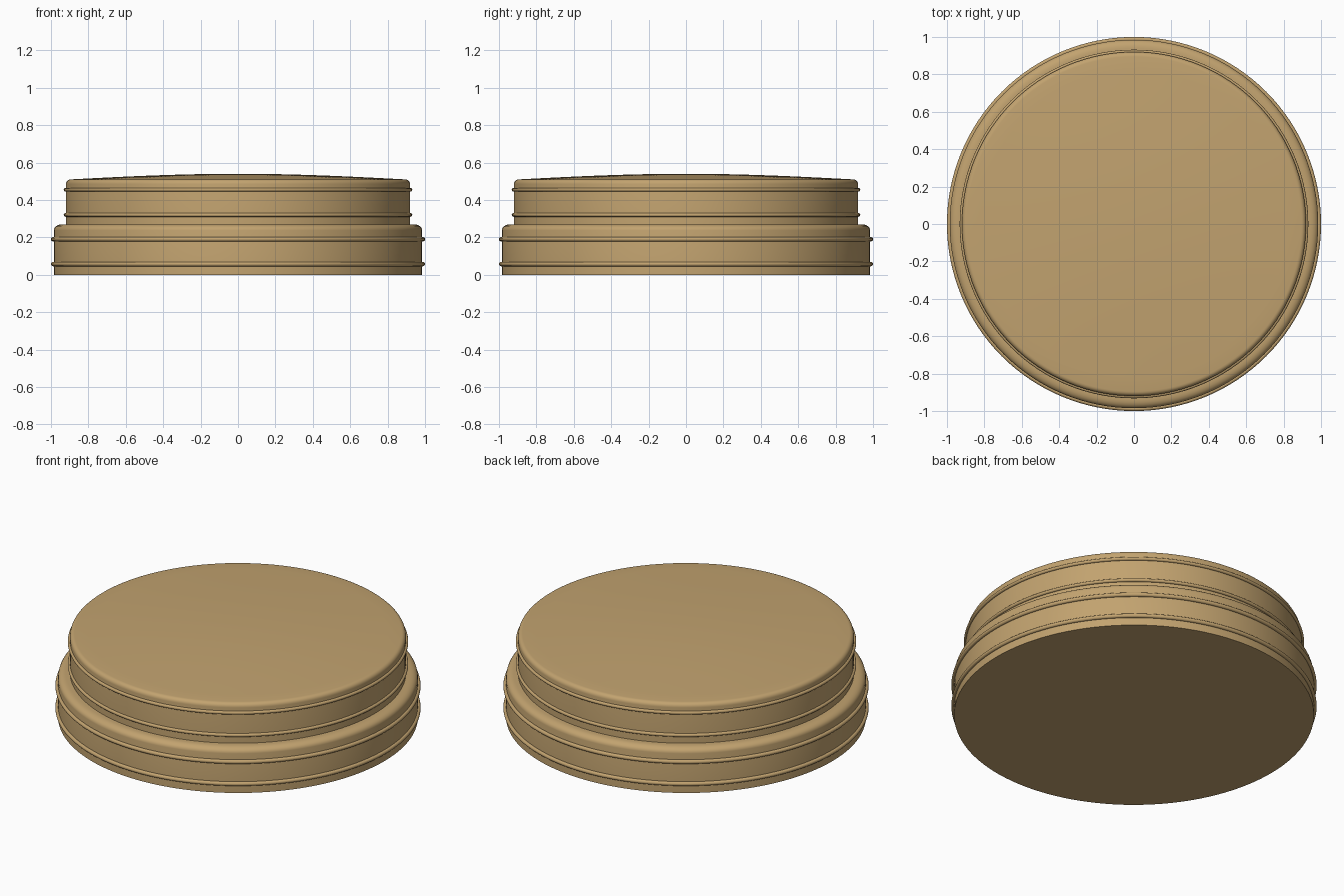
import bpy, bmesh, math

if "Cube" in bpy.data.objects:
    bpy.data.objects.remove(bpy.data.objects["Cube"])

SEG = 128
tan = bpy.data.materials.new("warm_tan")
tan.diffuse_color = (0.54, 0.365, 0.16, 1)
tan.use_nodes = True
tan.node_tree.nodes["Principled BSDF"].inputs["Base Color"].default_value = tan.diffuse_color


def lathe(name, profile):
    """Revolve (radius, z) points about z; a zero radius closes at a pole."""
    bm = bmesh.new()
    rings = []
    for r, z in profile:
        if r == 0:
            rings.append([bm.verts.new((0, 0, z))] * SEG)
        else:
            rings.append([bm.verts.new((r * math.cos(2 * math.pi * i / SEG),
                                        r * math.sin(2 * math.pi * i / SEG), z))
                          for i in range(SEG)])
    for a, b in zip(rings, rings[1:]):
        for i in range(SEG):
            j = (i + 1) % SEG
            bm.faces.new(dict.fromkeys((a[i], a[j], b[j], b[i])))
    bmesh.ops.recalc_face_normals(bm, faces=bm.faces)
    me = bpy.data.meshes.new(name)
    bm.to_mesh(me)
    bm.free()
    ob = bpy.data.objects.new(name, me)
    bpy.context.collection.objects.link(ob)
    finish(ob)


def finish(ob):
    ob.data.materials.append(tan)
    bpy.ops.object.select_all(action='DESELECT')
    ob.select_set(True)
    bpy.context.view_layer.objects.active = ob
    bpy.ops.object.shade_smooth_by_angle(angle=math.radians(35))


def shoulder(r, z, w, h, n=5):
    """Rounded top edge ending at radius r - w, height z + h."""
    return [(r - w * (1 - math.cos(t)), z + h * math.sin(t))
            for t in (math.pi / 2 * i / n for i in range(n + 1))]


# lower tier: flat underside, straight wall, rounded shoulder
lathe("lower_tier", [(0, 0), (0.985, 0)] + shoulder(0.985, 0.238, 0.045, 0.032)
      + [(0, 0.27)])

# upper tier: straight wall, rounded shoulder, gently domed top
dome = [(0.895 * (1 - i / 12), 0.51 + 0.03 * math.sin(math.pi / 2 * i / 12))
        for i in range(1, 12)]
lathe("upper_tier", [(0, 0.25), (0.92, 0.25)] + shoulder(0.92, 0.485, 0.025, 0.025)
      + dome + [(0, 0.54)])

# raised beads round each wall
for name, r, z in (("lower_bead_bottom", 0.988, 0.057), ("lower_bead_top", 0.988, 0.19),
                   ("upper_bead_bottom", 0.922, 0.32), ("upper_bead_top", 0.922, 0.455)):
    bpy.ops.mesh.primitive_torus_add(location=(0, 0, z), major_radius=r,
                                     minor_radius=0.012 if r > 0.95 else 0.01,
                                     major_segments=SEG, minor_segments=12)
    bpy.context.object.name = name
    finish(bpy.context.object)
